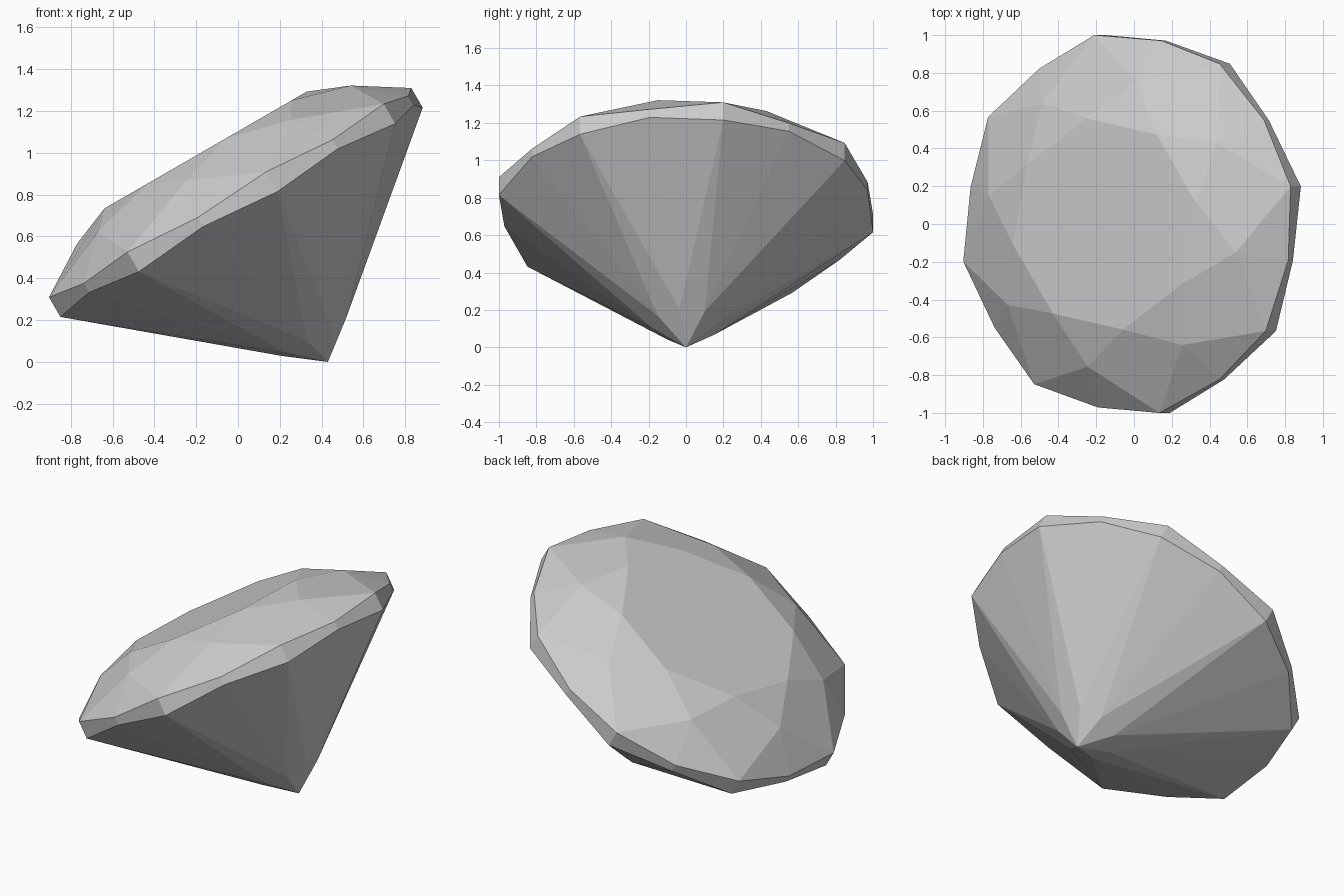
import bpy, bmesh
from math import cos, sin, radians
from mathutils import Matrix

cube = bpy.data.objects.get("Cube")
if cube:
    bpy.data.objects.remove(cube, do_unlink=True)

SIDES = 8
STEP = 360 / SIDES
PHASE = STEP / 4

bm = bmesh.new()


def ring(radius, height, offset=0.0):
    """Eight points round the stone's axis, offset in steps."""
    angles = [radians(PHASE + STEP * (i + offset)) for i in range(SIDES)]
    return [bm.verts.new((radius * cos(a), radius * sin(a), height)) for a in angles]


# Rings from the culet up to the table; offset rings sit between the main corners
culet = bm.verts.new((0, 0, 0))
pavilion = ring(0.18, 0.135, 0.5)
low_main = ring(1.02, 0.826)
low_mid = ring(0.99, 0.859, 0.5)
up_main = ring(1.02, 0.935)
up_mid = ring(0.99, 0.909, 0.5)
crown = ring(0.77, 1.09, 0.5)
table = ring(0.57, 1.17)

bm.faces.new(table)
for i in range(SIDES):
    j = (i + 1) % SIDES
    p = i - 1
    facets = [
        # Crown: star, kite and two upper halves
        (table[i], crown[i], table[j]),
        (table[i], crown[p], up_main[i], crown[i]),
        (crown[i], up_main[i], up_mid[i]),
        (crown[i], up_mid[i], up_main[j]),
        # Girdle band
        (up_main[i], low_main[i], low_mid[i], up_mid[i]),
        (up_mid[i], low_mid[i], low_main[j], up_main[j]),
        # Pavilion: two lower halves and the main kite
        (pavilion[i], low_mid[i], low_main[i]),
        (pavilion[i], low_main[j], low_mid[i]),
        (culet, pavilion[i], low_main[i], pavilion[p]),
    ]
    for facet in facets:
        bm.faces.new(facet)
bmesh.ops.recalc_face_normals(bm, faces=bm.faces)

# Tilt the stone, resting on its culet
bm.transform(Matrix.Translation((0.43, 0, 0)) @ Matrix.Rotation(radians(-30), 4, "Y"))

mesh = bpy.data.meshes.new("cut_gem")
bm.to_mesh(mesh)
bm.free()
gem = bpy.data.objects.new("cut_gem", mesh)
bpy.context.collection.objects.link(gem)

# Plain grey stone
grey = bpy.data.materials.new("light_grey")
grey.use_nodes = True
colour = (0.6, 0.6, 0.6, 1)
grey.diffuse_color = colour
grey.node_tree.nodes["Principled BSDF"].inputs["Base Color"].default_value = colour
mesh.materials.append(grey)
